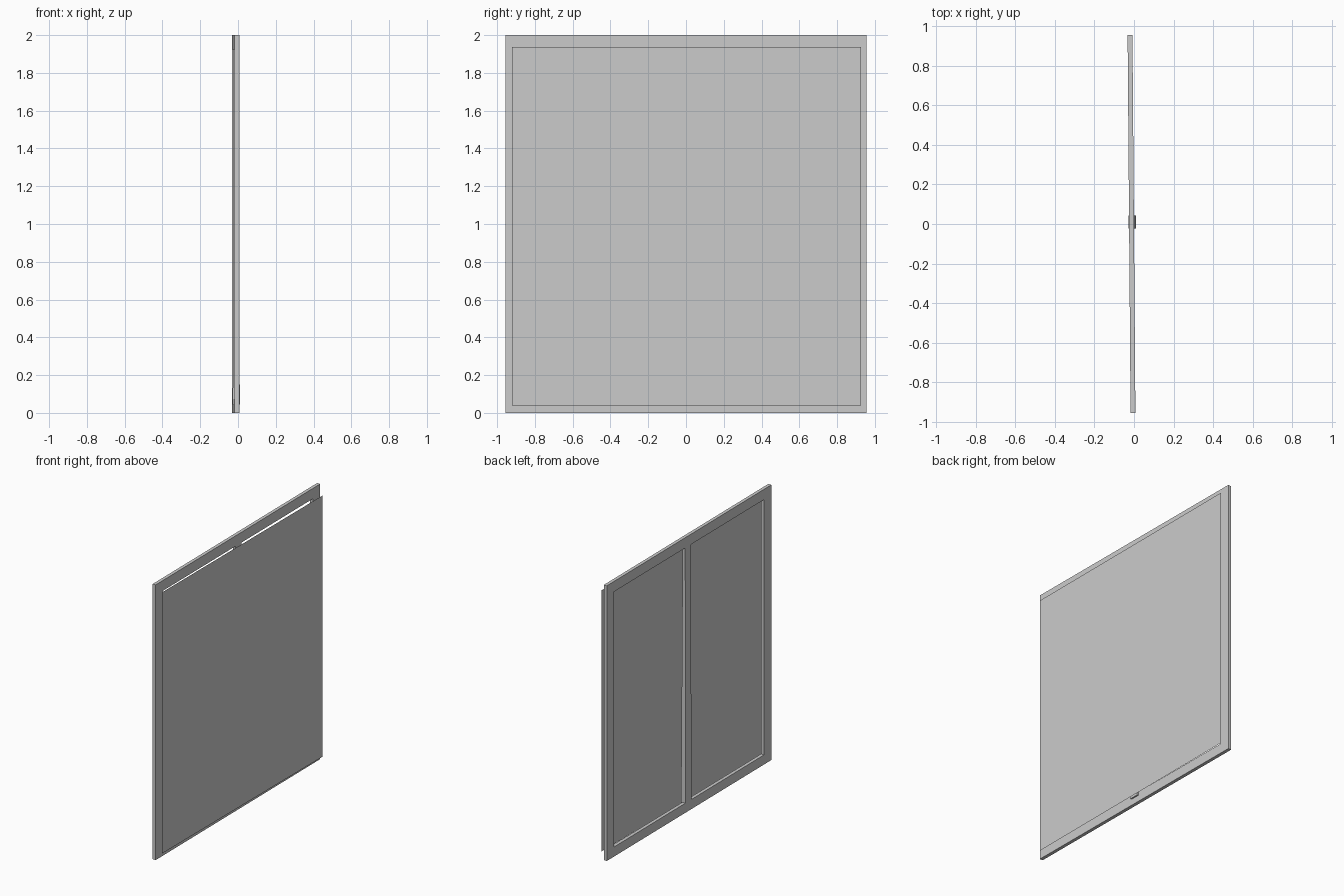
import bpy, bmesh

if "Cube" in bpy.data.objects:
    bpy.data.objects.remove(bpy.data.objects["Cube"])


def make_object(name, bm):
    bmesh.ops.recalc_face_normals(bm, faces=bm.faces)
    me = bpy.data.meshes.new(name)
    bm.to_mesh(me)
    bm.free()
    ob = bpy.data.objects.new(name, me)
    bpy.context.collection.objects.link(ob)
    return ob


def back_x(y):
    # rear face of the slightly turned frame
    return -0.0248 - 0.0075 * y / 0.955


# Frame: rectangular ring with an even thickness
T = 0.0245
outer = [(-0.955, 0), (0.955, 0), (0.955, 2), (-0.955, 2)]
inner = [(-0.87, 0.07), (0.87, 0.07), (0.87, 1.925), (-0.87, 1.925)]
bm = bmesh.new()
ring = lambda pts, dx: [bm.verts.new((back_x(y) + dx, y, z)) for y, z in pts]
ob_, ib = ring(outer, 0), ring(inner, 0)
of, inf = ring(outer, T), ring(inner, T)
for i in range(4):
    j = (i + 1) % 4
    for a, b in ((ob_, ib), (ib, inf), (inf, of), (of, ob_)):
        bm.faces.new((a[i], a[j], b[j], b[i]))
make_object("frame", bm)

# Centre post: slightly thicker towards the bottom
bm = bmesh.new()
profile = [(-0.028, 0.045), (0.010, 0.045), (-0.003, 1.93), (-0.0235, 1.93)]
a = [bm.verts.new((x, -0.023, z)) for x, z in profile]
b = [bm.verts.new((x, 0.043, z)) for x, z in profile]
bm.faces.new(a)
bm.faces.new(b)
for i in range(4):
    j = (i + 1) % 4
    bm.faces.new((a[i], a[j], b[j], b[i]))
make_object("centre_post", bm)

# Sheet: thin flat panel standing just off the frame
bm = bmesh.new()
bm.faces.new([bm.verts.new((0.0323, y, z)) for y, z in
              ((-0.92, 0.04), (0.926, 0.04), (0.926, 1.938), (-0.92, 1.938))])
make_object("sheet", bm)
